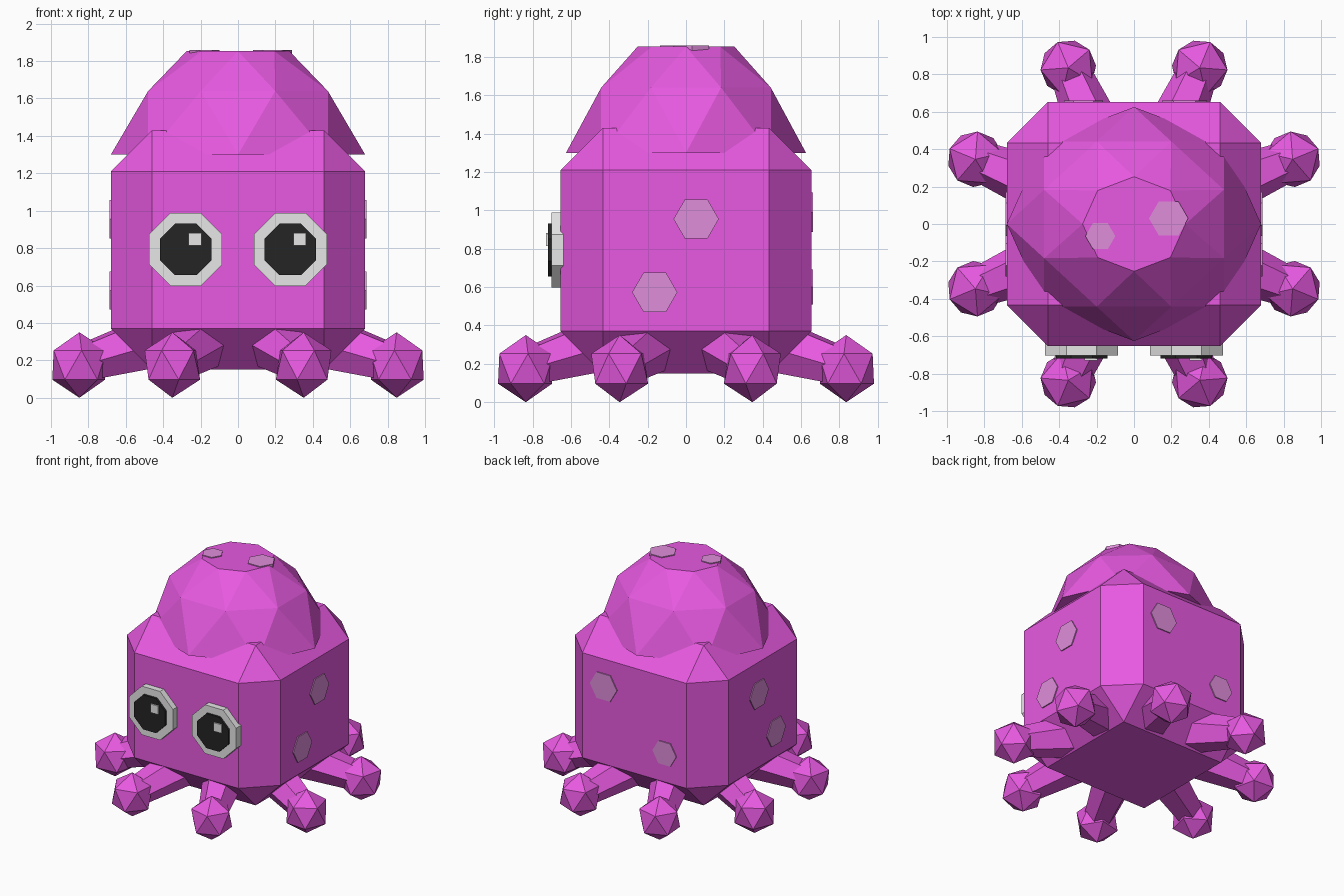
import bpy, bmesh, math
from mathutils import Vector, Matrix

if "Cube" in bpy.data.objects:
    bpy.data.objects.remove(bpy.data.objects["Cube"])


def material(name, rgb):
    m = bpy.data.materials.new(name)
    m.diffuse_color = (*rgb, 1.0)
    m.use_nodes = True
    m.node_tree.nodes["Principled BSDF"].inputs["Base Color"].default_value = m.diffuse_color
    return m


PINK = material("magenta skin", (0.80, 0.10, 0.75))
SPOT = material("pale pink spot", (0.74, 0.27, 0.71))
WHITE = material("eye white", (0.80, 0.80, 0.80))
BLACK = material("pupil black", (0.018, 0.018, 0.018))


def finish(name, bm, mat):
    bmesh.ops.recalc_face_normals(bm, faces=bm.faces)
    mesh = bpy.data.meshes.new(name)
    bm.to_mesh(mesh)
    bm.free()
    mesh.materials.append(mat)
    ob = bpy.data.objects.new(name, mesh)
    bpy.context.collection.objects.link(ob)
    return ob


def loft(name, rings, mat, offset=False):
    """Skin a list of equal-sized point rings and cap both ends."""
    bm = bmesh.new()
    vr = [[bm.verts.new(p) for p in ring] for ring in rings]
    n = len(vr[0])
    for k, (a, b) in enumerate(zip(vr, vr[1:])):
        for i in range(n):
            j = (i + 1) % n
            if not offset:
                bm.faces.new((a[i], a[j], b[j], b[i]))
            elif k % 2 == 0:      # upper ring turned half a step ahead
                bm.faces.new((a[i], a[j], b[i]))
                bm.faces.new((a[j], b[j], b[i]))
            else:                 # upper ring turned half a step back
                bm.faces.new((a[i], a[j], b[j]))
                bm.faces.new((a[i], b[j], b[i]))
    bm.faces.new(vr[0][::-1])
    bm.faces.new(vr[-1])
    return finish(name, bm, mat)


def ring(center, u, v, r, sides, phase=0.0):
    c, u, v = Vector(center), Vector(u), Vector(v)
    angles = [phase + 2 * math.pi * i / sides for i in range(sides)]
    return [c + u * (r * math.cos(a)) + v * (r * math.sin(a)) for a in angles]


def plate(name, center, normal, r, sides, mat, out, back=0.02, phase=0.0):
    """Flat polygon plate lying on a surface with the given normal."""
    n = Vector(normal)
    v = Vector((0, 0, 1)) if abs(n.z) < 0.5 else Vector((0, 1, 0))
    u = v.cross(n)
    c = Vector(center)
    return loft(name, [ring(c - n * back, u, v, r, sides, phase),
                       ring(c + n * out, u, v, r, sides, phase)], mat)


# Chamfered body block
bm = bmesh.new()
bmesh.ops.create_cube(bm, size=1.0, matrix=Matrix.Translation((0, 0, 0.79))
                      @ Matrix.Diagonal((1.36, 1.306, 1.28, 1)))
bmesh.ops.bevel(bm, geom=bm.edges[:], offset=0.22, offset_type='OFFSET',
                segments=1, profile=0.5, affect='EDGES')
finish("body", bm, PINK)

# Faceted dome head, each ring turned half a step from the last
half = math.pi / 8
dome = [(0.68, 1.30, 0), (0.52, 1.64, half), (0.275, 1.853, 0)]
loft("head_dome", [ring((0, 0, z), (1, 0, 0), (0, 0.92, 0), r, 8, ph)
                   for r, z, ph in dome], PINK, offset=True)

# Eight tapered legs, each ending in a faceted foot
for i in range(8):
    a = math.radians(22.5 + 45 * i)
    d = Vector((math.cos(a), math.sin(a) * 0.985, 0))
    start = d * 0.45 + Vector((0, 0, 0.31))
    end = d * 0.88 + Vector((0, 0, 0.19))
    side = Vector((-math.sin(a), math.cos(a), 0))
    up = (end - start).normalized().cross(side) * -1
    loft(f"leg_{i + 1}", [ring(start, side, up, 0.16, 6),
                          ring(end, side, up, 0.11, 6)], PINK)
    bm = bmesh.new()
    foot = d * 0.918 + Vector((0, 0, 0.175))
    bmesh.ops.create_icosphere(bm, subdivisions=1, radius=0.175,
                               matrix=Matrix.Translation(foot)
                               @ Matrix.Rotation(a, 4, 'Z')
                               @ Matrix.Diagonal((0.95, 0.95, 1, 1)))
    finish(f"foot_{i + 1}", bm, PINK)

# Eyes: white octagon, dark pupil, small square glint up and to the right
octo = 1 / math.cos(half)
front = (0, -1, 0)
for label, x in (("left", -0.28), ("right", 0.28)):
    plate(f"{label}_eye_white", (x, -0.653, 0.793), front, 0.195 * octo, 8,
          WHITE, 0.049, phase=half)
    plate(f"{label}_pupil", (x, -0.70, 0.793), front, 0.138 * octo, 8,
          BLACK, 0.02, phase=half)
    plate(f"{label}_eye_glint", (x + 0.05, -0.72, 0.848), front, 0.048, 4,
          WHITE, 0.011, 0.01, phase=math.pi / 4)

# Hexagonal skin spots on both sides, the back and the crown
for label, s in (("left", -1), ("right", 1)):
    for k, (y, z) in enumerate(((0.053, 0.955), (-0.163, 0.573))):
        plate(f"{label}_spot_{k + 1}", (s * 0.68, y, z), (s, 0, 0), 0.118, 6,
              SPOT, 0.008)
for k, (x, z, r) in enumerate(((0.27, 0.99, 0.12), (-0.27, 0.60, 0.105))):
    plate(f"back_spot_{k + 1}", (x, 0.653, z), (0, 1, 0), r, 6, SPOT, 0.008)
for k, (x, y, r) in enumerate(((0.185, 0.03, 0.105), (-0.18, -0.065, 0.08))):
    plate(f"crown_spot_{k + 1}", (x, y, 1.853), (0, 0, 1), r, 6, SPOT, 0.007)
